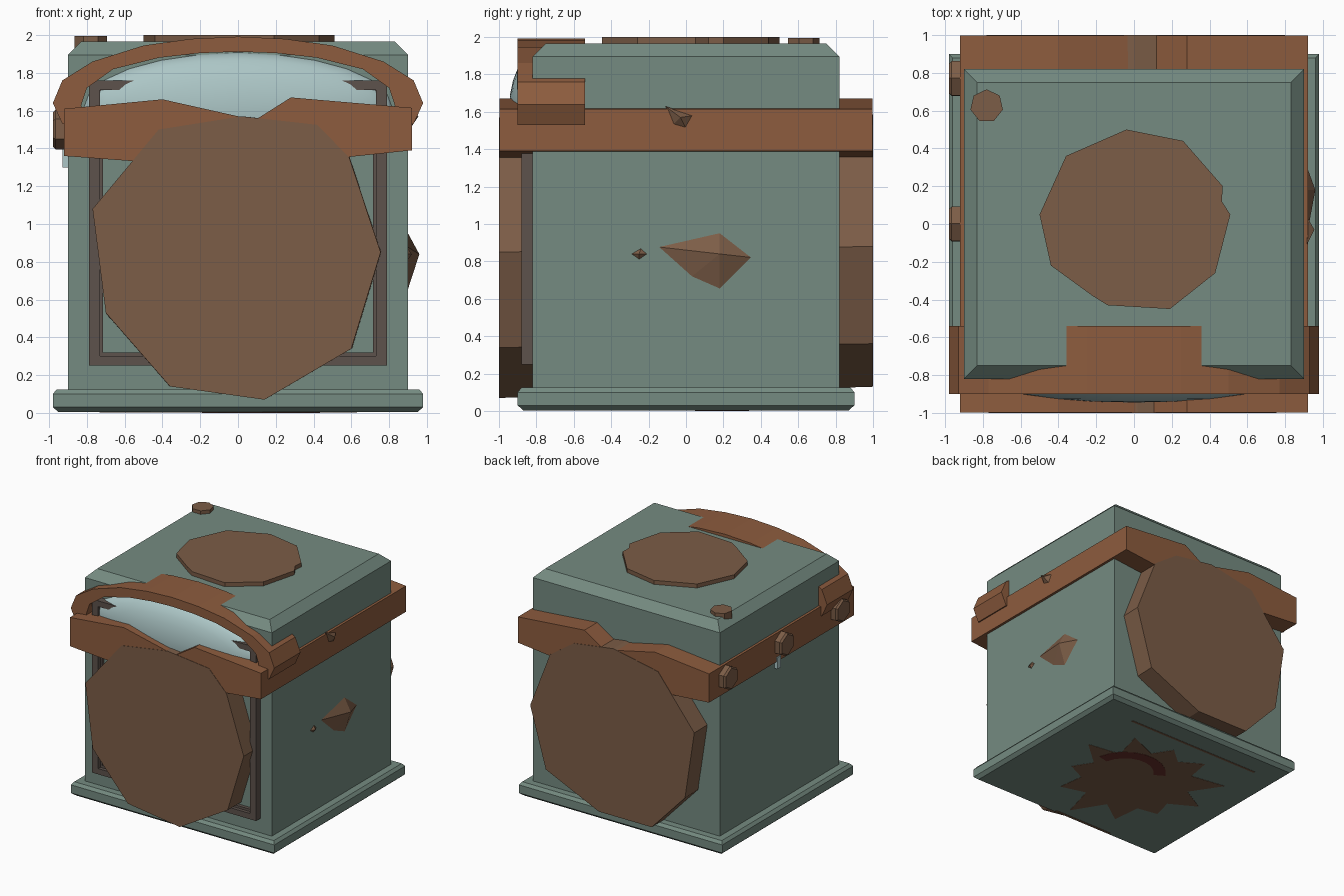
import bpy, bmesh, math
from mathutils import Matrix, Vector

cube = bpy.data.objects.get("Cube")
if cube:
    bpy.data.objects.remove(cube, do_unlink=True)


def material(name, rgb):
    lin = [((c / 255 + 0.055) / 1.055) ** 2.4 for c in rgb] + [1.0]
    m = bpy.data.materials.new(name)
    m.use_nodes = True
    m.diffuse_color = lin
    bsdf = m.node_tree.nodes["Principled BSDF"]
    bsdf.inputs["Base Color"].default_value = lin
    bsdf.inputs["Roughness"].default_value = 0.8
    return m


green = material("grey green paint", (117, 139, 129))
copper = material("copper brown", (141, 92, 62))
rust = material("rust brown", (124, 93, 71))
iron = material("dark iron", (93, 82, 76))
glass = material("pale glass", (172, 198, 198))
red = material("dark red", (105, 48, 42))


def finish(name, bm, mat):
    bmesh.ops.recalc_face_normals(bm, faces=bm.faces)
    me = bpy.data.meshes.new(name)
    bm.to_mesh(me)
    bm.free()
    me.materials.append(mat)
    ob = bpy.data.objects.new(name, me)
    bpy.context.collection.objects.link(ob)
    return ob


def loft(name, rings, mat):
    """Skin equal-length closed rings of 3D points and cap both ends."""
    bm = bmesh.new()
    rows = [[bm.verts.new(p) for p in ring] for ring in rings]
    n = len(rows[0])
    for a, b in zip(rows, rows[1:]):
        for i in range(n):
            bm.faces.new((a[i], a[(i + 1) % n], b[(i + 1) % n], b[i]))
    bm.faces.new(rows[0])
    bm.faces.new(rows[-1])
    return finish(name, bm, mat)


def along_y(name, outline, y0, y1, mat, outline2=None):
    return loft(name, [[(x, y0, z) for x, z in outline],
                       [(x, y1, z) for x, z in (outline2 or outline)]], mat)


def along_z(name, outline, z0, z1, mat):
    return loft(name, [[(x, y, z) for x, y in outline] for z in (z0, z1)], mat)


def stack(name, levels, mat):
    """Stacked rectangles, each (half width, half depth, height)."""
    return loft(name, [[(-x, -y, z), (x, -y, z), (x, y, z), (-x, y, z)]
                       for x, y, z in levels], mat)


def box_y(name, x0, x1, z0, z1, y0, y1, mat):
    return along_y(name, [(x0, z0), (x1, z0), (x1, z1), (x0, z1)], y0, y1, mat)


def polygon(cx, cy, r, n, turn=0.0):
    return [(cx + r * math.cos(turn + math.tau * i / n),
             cy + r * math.sin(turn + math.tau * i / n)) for i in range(n)]


def chip(name, outline, x, apex, mat):
    """Pointed shard standing on a side wall, outline in (y, z)."""
    bm = bmesh.new()
    base = [bm.verts.new((x, y, z)) for y, z in outline]
    tip = bm.verts.new(apex)
    bm.faces.new(base)
    for i, v in enumerate(base):
        bm.faces.new((v, base[(i + 1) % len(base)], tip))
    return finish(name, bm, mat)


# Chamfered body and base plinth
stack("body", [(0.9, 0.82, 0.1), (0.9, 0.82, 1.895), (0.83, 0.75, 1.965)], green)
stack("base_plinth", [(0.95, 0.87, 0.004), (0.98, 0.9, 0.03), (0.98, 0.9, 0.1),
                      (0.96, 0.88, 0.125)], green)

# Band around the body, notched in the middle of front and back
band = [(-0.92, 1.36), (-0.45, 1.325), (0.1, 1.27), (0.35, 1.33), (0.92, 1.39),
        (0.92, 1.615), (0.28, 1.67), (0.09, 1.55), (-0.4, 1.66), (-0.92, 1.61)]
along_y("band", band, -0.997, 0.997, copper)

# Large faceted plate running through front and back
plate_front = [(-0.77, 1.08), (-0.7, 0.53), (-0.36, 0.14), (0.14, 0.07), (0.6, 0.34),
               (0.755, 0.85), (0.59, 1.35), (0.42, 1.525), (0.02, 1.57), (-0.42, 1.5)]
plate_back = [(-0.78, 1.06), (-0.69, 0.47), (-0.37, 0.13), (0.14, 0.13), (0.65, 0.36),
              (0.8, 0.88), (0.61, 1.37), (0.38, 1.53), (0.0, 1.585), (-0.43, 1.5)]
along_y("faceted_plate", plate_front, -1.0, 1.0, rust, plate_back)

# Window frame with an inner step
for sx in (-1, 1):
    side = "left" if sx > 0 else "right"
    for label, a, b, y in (("frame_post_", 0.73, 0.79, -0.88),
                           ("frame_step_", 0.715, 0.74, -0.85)):
        x0, x1 = sorted((sx * a, sx * b))
        box_y(label + side, x0, x1, 0.25, 1.76, y, -0.8, iron)
for label, z0, z1, y in (("frame_sill", 0.25, 0.3, -0.88), ("frame_sill_step", 0.29, 0.32, -0.85),
                         ("frame_head", 1.71, 1.76, -0.88), ("frame_head_step", 1.69, 1.72, -0.85)):
    box_y(label, -0.79, 0.79, z0, z1, y, -0.8, iron)

# Bulging glass dome
bm = bmesh.new()
bmesh.ops.create_uvsphere(bm, u_segments=24, v_segments=12, radius=1.0)
bm.transform(Matrix.Translation((0, -0.8, 1.62)) @ Matrix.Diagonal((0.83, 0.145, 0.29, 1))
             @ Matrix.Rotation(math.radians(90), 4, "X"))
for f in bm.faces:
    f.smooth = True
finish("glass_dome", bm, glass)

# Arched visor over the dome
half_outer = [(0.93, 1.53), (0.98, 1.64), (0.93, 1.76), (0.77, 1.86), (0.5, 1.945), (0.25, 1.98)]
half_inner = [(0.2, 1.905), (0.42, 1.88), (0.66, 1.82), (0.8, 1.72), (0.83, 1.63), (0.82, 1.53)]
outer = half_outer + [(0, 1.992)] + [(-x, z) for x, z in reversed(half_outer)]
inner = half_inner[::-1] + [(0, 1.912)] + [(-x, z) for x, z in half_inner]
bm = bmesh.new()
grid = [[bm.verts.new((x, y, z)) for x, z in line]
        for line, y in ((outer, -0.9), (outer, -0.54), (inner, -0.54), (inner, -0.9))]
for a, b in zip(grid, grid[1:] + grid[:1]):
    for i in range(len(outer) - 1):
        bm.faces.new((a[i], a[i + 1], b[i + 1], b[i]))
for end in (0, -1):
    bm.faces.new([line[end] for line in grid])
finish("visor", bm, copper)

# Lid disc and small cap on the roof
lid = [(-0.04, 0.5), (0.26, 0.44), (0.47, 0.2), (0.465, 0.12), (0.51, 0.05), (0.43, -0.26),
       (0.19, -0.45), (-0.14, -0.43), (-0.22, -0.38), (-0.44, -0.22), (-0.5, 0.05), (-0.36, 0.36)]
along_z("roof_disc", lid, 1.9, 2.0, rust)
along_z("roof_cap", polygon(-0.78, 0.625, 0.088, 7, 1.57), 1.9, 1.995, rust)

# Hexagonal bolts on the right side of the band
for i, y in enumerate((-0.77, 0.0, 0.77)):
    ring = polygon(y, 1.5, 0.105, 6, 0.5)
    small = polygon(y, 1.5, 0.09, 6, 0.5)
    loft(f"bolt_{i + 1}", [[(-0.9, a, b) for a, b in ring], [(-0.965, a, b) for a, b in ring],
                           [(-0.98, a, b) for a, b in small]], rust)
box_y("glass_sliver", -0.93, -0.89, 1.3, 1.4, 0.02, 0.07, glass)

# Rust shards on the left side
chip("large_shard", [(-0.17, 0.88), (0.02, 0.71), (0.18, 0.64), (0.36, 0.82), (0.18, 0.96)],
     0.895, (0.96, 0.18, 0.84), rust)
chip("small_shard", [(-0.3, 0.84), (-0.25, 0.805), (-0.2, 0.84), (-0.24, 0.875)],
     0.895, (0.92, -0.25, 0.84), rust)
chip("band_shard", [(-0.11, 1.63), (-0.07, 1.53), (0.0, 1.51), (0.04, 1.58)],
     0.915, (0.955, -0.03, 1.57), rust)

# Worn patches under the base
star = []
for i in range(22):
    r = (0.66 + 0.08 * math.sin(i * 2.3)) if i % 2 else 0.46
    star.append((-0.06 + r * math.cos(math.tau * i / 22), -0.04 + r * math.sin(math.tau * i / 22)))
along_z("underside_patch", star, 0.002, 0.008, rust)
arc = [(0.1 + 0.34 * math.cos(a / 10), 0.34 * math.sin(a / 10)) for a in range(2, 28, 3)]
arc += [(0.1 + 0.24 * math.cos(a / 10), 0.24 * math.sin(a / 10)) for a in range(26, 1, -3)]
along_z("underside_red_arc", arc, 0.0, 0.006, red)
for label, x0, x1, y in (("underside_strip_back", -0.72, 0.6, 0.69),
                         ("underside_strip_front", -0.46, 0.13, -0.855)):
    along_z(label, [(x0, y - 0.01), (x1, y - 0.01), (x1, y + 0.01), (x0, y + 0.01)],
            0.002, 0.008, rust)
